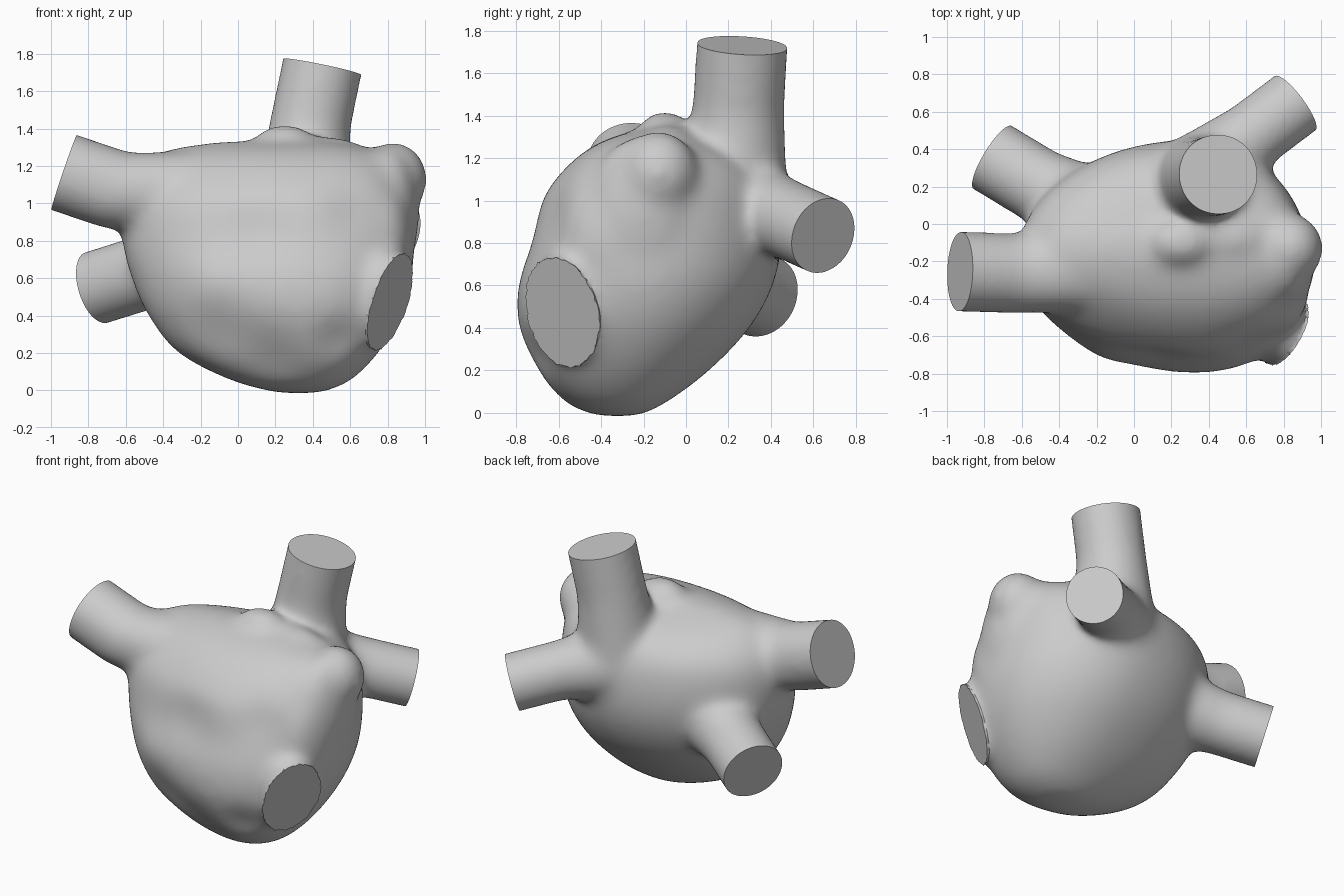
import bpy, bmesh, math, random
from mathutils import Vector

random.seed(4)
cube = bpy.data.objects.get("Cube")
if cube:
    bpy.data.objects.remove(cube)

grey = bpy.data.materials.new("plain grey")
grey.use_nodes = True
colour = (0.6, 0.6, 0.6, 1)
grey.diffuse_color = colour
grey.node_tree.nodes["Principled BSDF"].inputs["Base Color"].default_value = colour

bm = bmesh.new()


def skin(rings):
    """Closed tube through rings of points."""
    loops = [[bm.verts.new(p) for p in ring] for ring in rings]
    for a, b in zip(loops, loops[1:]):
        for i in range(len(a)):
            j = (i + 1) % len(a)
            bm.faces.new((a[i], a[j], b[j], b[i]))
    bm.faces.new(loops[0][::-1])
    bm.faces.new(loops[-1])


def tube(start, end, axis, radius, flare, squash=1.0, sides=40):
    """Vessel from inside the chamber, bending onto its axis and running past its end."""
    start, end, axis = Vector(start), Vector(end), Vector(axis).normalized()
    side = axis.cross(Vector((0, 0, 1))).normalized()
    up = side.cross(axis)
    bend = end - axis * 0.3
    rings = []
    for centre, r in ((start, radius * flare), (bend, radius), (end + axis * 0.25, radius)):
        rings.append([centre + side * (r * squash * math.cos(t)) + up * (r * math.sin(t))
                      for t in (math.tau * i / sides for i in range(sides))])
    skin(rings)


def ball(centre, size):
    new = bmesh.ops.create_uvsphere(bm, u_segments=32, v_segments=20, radius=1)["verts"]
    bmesh.ops.scale(bm, vec=size, verts=new)
    bmesh.ops.translate(bm, vec=centre, verts=new)


def spline(rows, steps=5):
    """Smooth in-between rows."""
    out = []
    for k in range(len(rows) - 1):
        quad = [rows[max(0, min(len(rows) - 1, k + d))] for d in (-1, 0, 1, 2)]
        for s in range(steps):
            t = s / steps
            out.append([b + 0.5 * t * (c - a + t * (2 * a - 5 * b + 4 * c - d
                                                    + t * (3 * (b - c) + d - a)))
                        for a, b, c, d in zip(*quad)])
    return out + [rows[-1]]


# Chamber: height, left, right, front, back, middle of each level
levels = [
    (-0.015, 0.22, 0.44, -0.42, -0.22, -0.32),
    (0.05, -0.03, 0.6, -0.58, -0.09, -0.32),
    (0.2, -0.32, 0.75, -0.72, 0.11, -0.3),
    (0.4, -0.48, 0.87, -0.79, 0.3, -0.26),
    (0.6, -0.57, 0.93, -0.79, 0.41, -0.22),
    (0.8, -0.62, 0.94, -0.73, 0.45, -0.2),
    (1.0, -0.62, 0.93, -0.68, 0.43, -0.18),
    (1.13, -0.57, 0.9, -0.59, 0.37, -0.16),
    (1.23, -0.48, 0.83, -0.48, 0.24, -0.15),
    (1.29, -0.36, 0.72, -0.37, 0.08, -0.14),
    (1.33, -0.1, 0.5, -0.24, -0.04, -0.13),
]
rings = []
for z, x0, x1, y0, y1, mid in spline(levels):
    ring = []
    for i in range(64):
        c, s = math.cos(math.tau * i / 64), math.sin(math.tau * i / 64)
        rx = x1 - 0.3 if c > 0 else 0.3 - x0
        ry = y1 - mid if s > 0 else mid - y0
        # the front corner beside the valve is squarer
        box = 0.85 if c > 0 and s < 0 else 1.0
        ring.append((0.3 + rx * math.copysign(abs(c) ** box, c),
                     mid + ry * math.copysign(abs(s) ** box, s), z))
    rings.append(ring)
skin(rings)

# Ear-shaped pouch with its side wall, and the roof ridge
ball((0.83, -0.13, 1.13), (0.185, 0.19, 0.2))
ball((0.8, -0.2, 0.95), (0.17, 0.26, 0.36))
ball((0.74, -0.32, 0.8), (0.2, 0.28, 0.36))
ball((0.25, -0.1, 1.28), (0.19, 0.14, 0.145))
ball((0.45, -0.08, 1.23), (0.28, 0.14, 0.13))

# Four vessels and the valve mouth: start, end, axis, radius, flare
vessels = [
    ((0.1, -0.22, 1.05), (-0.93, -0.255, 1.165), (-0.94, 0.03, 0.32), 0.217, 1.15),
    ((-0.1, 0.0, 0.75), (-0.755, 0.355, 0.55), (-0.83, 0.5, -0.26), 0.203, 1.3),
    ((0.34, 0.21, 0.92), (0.45, 0.265, 1.73), (0.2, 0.06, 0.97), 0.218, 1.25),
    ((0.25, 0.17, 0.98), (0.86, 0.645, 0.835), (0.77, 0.58, -0.26), 0.188, 1.4),
]
for v in vessels:
    tube(*v)
valve = ((0.5, -0.38, 0.55), (0.80, -0.585, 0.49), (0.83, -0.48, -0.31))
tube(*valve, 0.26, flare=1.3, squash=0.7)

# Fuse everything into one soft skin
mesh = bpy.data.meshes.new("chamber")
bm.to_mesh(mesh)
bm.free()
body = bpy.data.objects.new("heart_chamber", mesh)
bpy.context.collection.objects.link(body)
remesh = body.modifiers.new("fuse", 'REMESH')
remesh.mode = 'VOXEL'
remesh.voxel_size = 0.022
soften = body.modifiers.new("soften", 'SMOOTH')
soften.factor = 0.5
soften.iterations = 45
graph = bpy.context.evaluated_depsgraph_get()
fused = bpy.data.meshes.new_from_object(body.evaluated_get(graph))
body.modifiers.clear()
body.data = fused

bm = bmesh.new()
bm.from_mesh(fused)

# Hollows and swellings: centre, reach, push along y
for centre, reach, push in (
    ((-0.05, -0.65, 0.3), 0.2, 0.05),
    ((0.2, -0.65, 0.2), 0.18, 0.05),
    ((0.52, -0.7, 0.28), 0.12, 0.03),
    ((-0.15, -0.65, 0.58), 0.15, -0.02),
    ((0.1, -0.7, 0.85), 0.18, 0.025),
    ((0.6, -0.6, 0.95), 0.15, 0.03),
):
    for v in bm.verts:
        d = (v.co - Vector(centre)).length / reach
        v.co.y += push * math.exp(-d * d)


def slice_end(point, normal):
    """Cut the skin off flat and return the cap faces."""
    cut = bmesh.ops.bisect_plane(bm, geom=bm.verts[:] + bm.edges[:] + bm.faces[:], dist=1e-5,
                                 plane_co=point, plane_no=normal, clear_outer=True)
    edges = [e for e in cut["geom_cut"] if isinstance(e, bmesh.types.BMEdge)]
    return bmesh.ops.edgeloop_fill(bm, edges=edges)["faces"]


for vessel in vessels:
    slice_end(vessel[1], vessel[2])

# Valve mouth with a ragged raised rim
normal = Vector(valve[2]).normalized()
caps = slice_end(valve[1], normal)
top = bmesh.ops.extrude_face_region(bm, geom=caps)["geom"]
bmesh.ops.delete(bm, geom=caps, context='FACES_ONLY')
rim = [v for v in top if isinstance(v, bmesh.types.BMVert)]
middle = sum((v.co for v in rim), Vector()) / len(rim)
for v in rim:
    v.co += (v.co - middle) * random.uniform(-0.01, 0.04) + normal * 0.015

bmesh.ops.recalc_face_normals(bm, faces=bm.faces[:])
bm.to_mesh(fused)
bm.free()
fused.materials.clear()
fused.materials.append(grey)

bpy.ops.object.select_all(action='DESELECT')
body.select_set(True)
bpy.context.view_layer.objects.active = body
bpy.ops.object.shade_smooth_by_angle(angle=math.radians(40))
